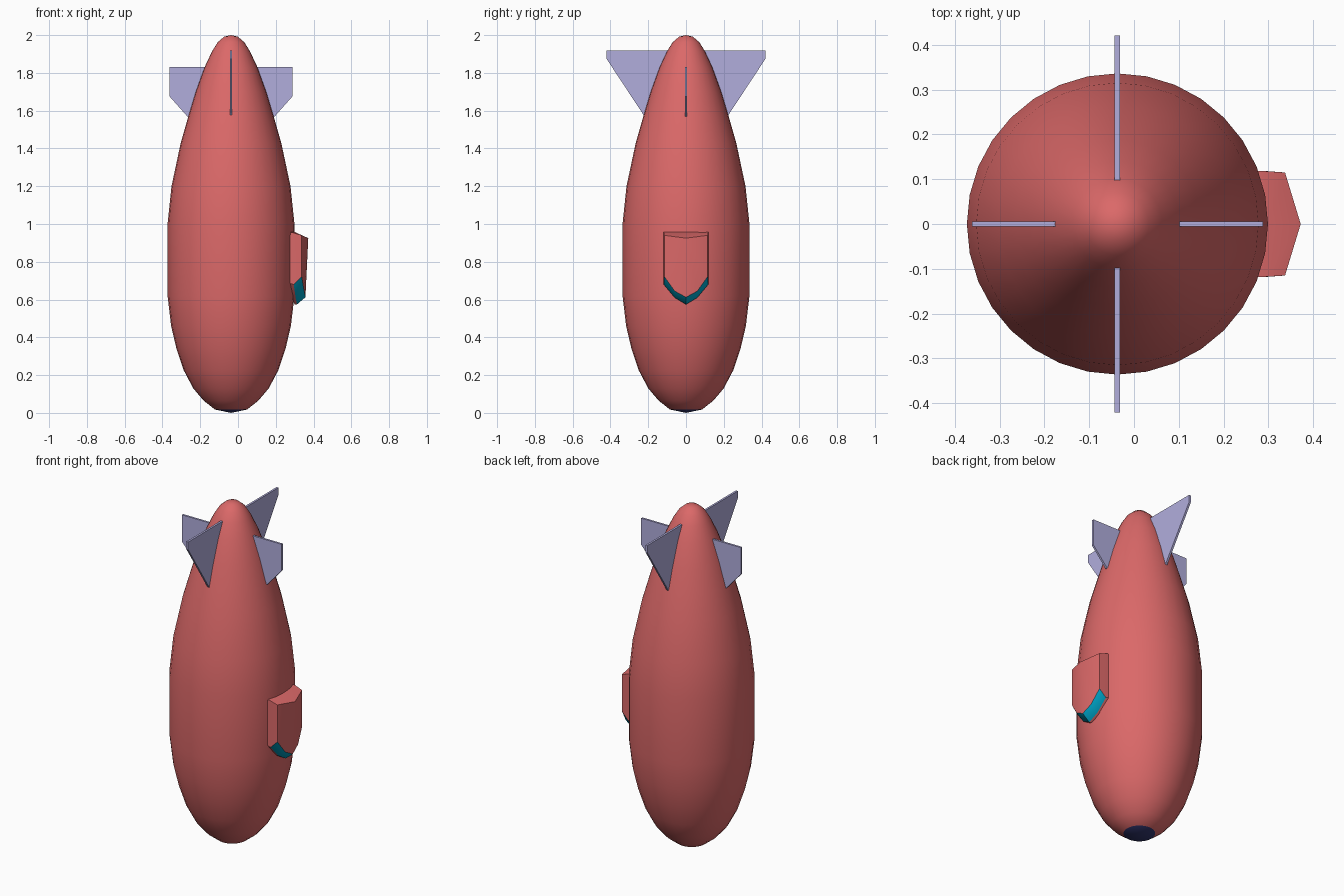
import bpy, bmesh, math

if "Cube" in bpy.data.objects:
    bpy.data.objects.remove(bpy.data.objects["Cube"])

AXIS = -0.037  # hull axis in x


def material(name, rgb):
    m = bpy.data.materials.new(name)
    m.diffuse_color = (*rgb, 1)
    m.use_nodes = True
    m.node_tree.nodes["Principled BSDF"].inputs["Base Color"].default_value = m.diffuse_color
    return m


RED = material("red", (0.71, 0.14, 0.14))
LILAC = material("lilac", (0.44, 0.42, 0.72))
CYAN = material("cyan", (0.0, 0.42, 0.65))
NAVY = material("navy", (0.03, 0.035, 0.15))


def finish(bm, name, mats, angle=None):
    bmesh.ops.recalc_face_normals(bm, faces=bm.faces[:])
    mesh = bpy.data.meshes.new(name)
    bm.to_mesh(mesh)
    bm.free()
    for m in mats:
        mesh.materials.append(m)
    ob = bpy.data.objects.new(name, mesh)
    bpy.context.collection.objects.link(ob)
    if angle:
        bpy.ops.object.select_all(action='DESELECT')
        ob.select_set(True)
        bpy.context.view_layer.objects.active = ob
        bpy.ops.object.shade_smooth_by_angle(angle=math.radians(angle))
    return ob


# Hull: lathed profile (radius, z), nose cap at the bottom in navy
profile = [(0, 0), (0.085, 0.018), (0.145, 0.065), (0.2, 0.13), (0.25, 0.225),
           (0.29, 0.345), (0.317, 0.46), (0.336, 0.62), (0.336, 1.0),
           (0.315, 1.2), (0.266, 1.43), (0.226, 1.57), (0.187, 1.7),
           (0.14, 1.83), (0.1, 1.915), (0.07, 1.963), (0.036, 1.992), (0, 2)]
bm = bmesh.new()
verts = [bm.verts.new((AXIS + r, 0, z)) for r, z in profile]
edges = [bm.edges.new(p) for p in zip(verts, verts[1:])]
bmesh.ops.spin(bm, geom=verts + edges, cent=(AXIS, 0, 0), axis=(0, 0, 1),
               angle=math.tau, steps=32, use_merge=True)
bmesh.ops.remove_doubles(bm, verts=bm.verts[:], dist=1e-4)
for f in bm.faces:
    f.material_index = int(f.calc_center_median().z < 0.018)
finish(bm, "hull", [RED, NAVY], 50)


# Tail fins: flat outline (radius, z) given thickness and turned about the axis
def fin(name, outline, turn):
    bm = bmesh.new()
    c, s = math.cos(turn), math.sin(turn)
    sides = [[bm.verts.new((AXIS + r * c - t * s, r * s + t * c, z))
              for r, z in outline] for t in (-0.006, 0.006)]
    for side in sides:
        bm.faces.new(side)
    n = len(outline)
    for i in range(n):
        j = (i + 1) % n
        bm.faces.new((sides[0][i], sides[0][j], sides[1][j], sides[1][i]))
    finish(bm, name, [LILAC])


tall = [(0.06, 1.918), (0.421, 1.918), (0.421, 1.875), (0.22, 1.57), (0.18, 1.58)]
short = [(0.1, 1.832), (0.325, 1.832), (0.325, 1.675), (0.23, 1.568), (0.18, 1.58)]
for i, (name, shape) in enumerate([("right_fin", short), ("back_fin", tall),
                                   ("left_fin", short), ("front_fin", tall)]):
    fin(name, shape, i * math.pi / 2)

# Gondola: half outlines (x, y, z) mirrored in y, lofted from hull to outer face
base = [(0.28, 0, 0.958), (0.265, 0.118, 0.958), (0.265, 0.119, 0.69),
        (0.285, 0.06, 0.61), (0.3, 0, 0.574)]
mid = [(0.3, 0, 0.958), (0.29, 0.118, 0.955), (0.295, 0.118, 0.68),
       (0.305, 0.06, 0.61), (0.312, 0, 0.574)]
outer = [(0.372, 0, 0.925), (0.337, 0.115, 0.94), (0.337, 0.115, 0.722),
         (0.35, 0.06, 0.645), (0.357, 0, 0.612)]
bm = bmesh.new()
rings = [[bm.verts.new(p) for p in
          half + [(x, -y, z) for x, y, z in half[-2:0:-1]]]
         for half in (base, mid, outer)]
for k, (a, b) in enumerate(zip(rings, rings[1:])):
    for i in range(8):
        j = (i + 1) % 8
        f = bm.faces.new((a[i], a[j], b[j], b[i]))
        f.material_index = int(k == 1 and 2 <= i <= 5)  # windscreen band
o = rings[2]
for q in ((0, 1, 2), (0, 2, 3), (0, 3, 4), (0, 4, 5), (0, 5, 6), (0, 6, 7)):
    bm.faces.new([o[i] for i in q])
finish(bm, "gondola", [RED, CYAN], 35)
